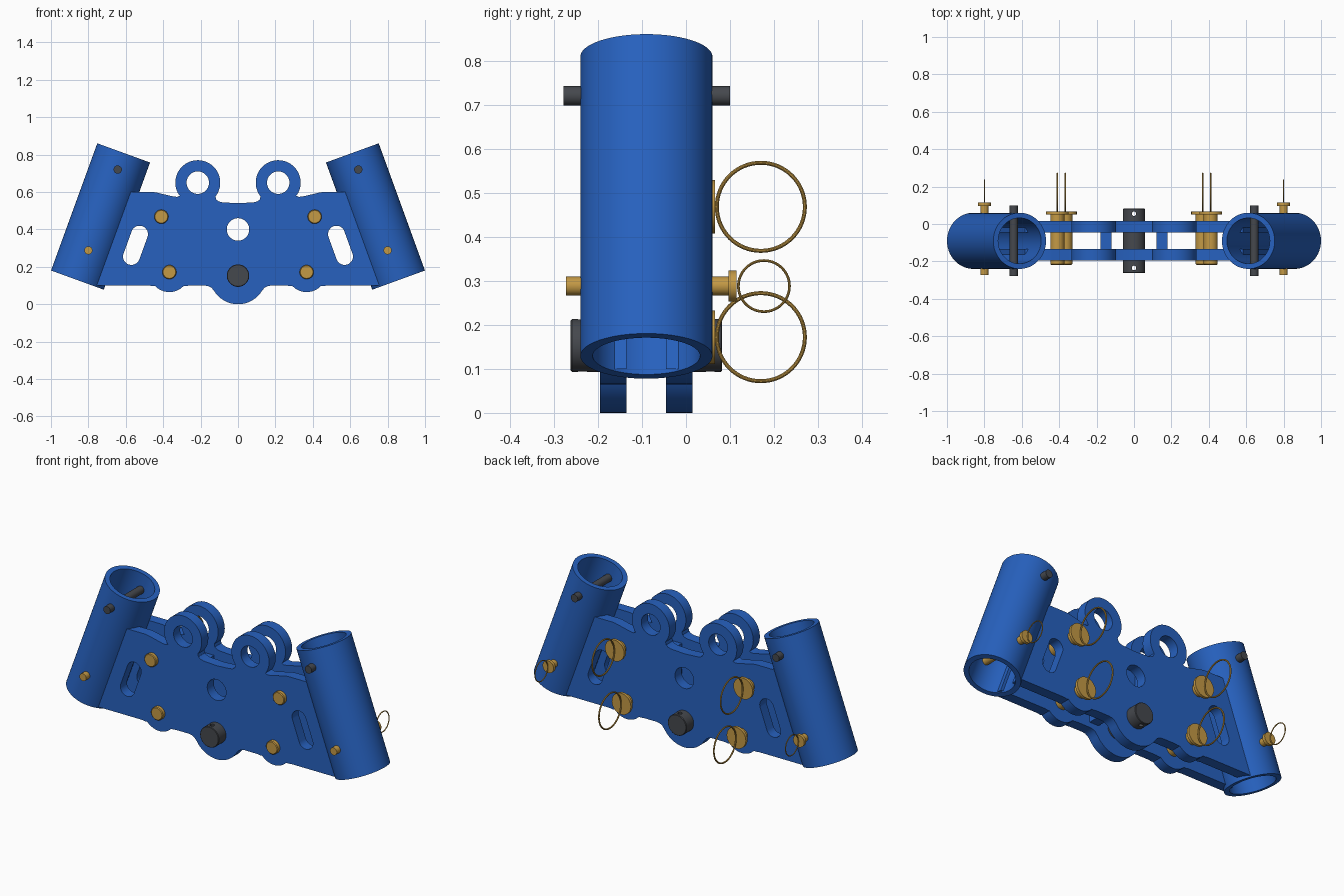
import bpy, math
from mathutils import Matrix, Vector

if "Cube" in bpy.data.objects:
    bpy.data.objects.remove(bpy.data.objects["Cube"])

def material(name, rgb):
    m = bpy.data.materials.new(name)
    m.diffuse_color = (*rgb, 1)
    m.use_nodes = True
    m.node_tree.nodes["Principled BSDF"].inputs["Base Color"].default_value = m.diffuse_color
    return m

BLUE = material("blue_paint", (0.02, 0.12, 0.52))
GOLD = material("brass", (0.55, 0.32, 0.06))
DARK = material("dark_steel", (0.06, 0.065, 0.075))
MID = -0.09                      # centre plane of the assembly in y
TILT = math.radians(20)

def arc(cx, cz, r, a0, a1, n=24):
    return [(cx + r * math.cos(math.radians(a0 + (a1 - a0) * i / n)),
             cz + r * math.sin(math.radians(a0 + (a1 - a0) * i / n))) for i in range(n + 1)]

def circle(cx, cz, r, n=64):
    return arc(cx, cz, r, 0, 360, n)[:-1]

def finish(ob, name, mat):
    ob.name = name
    ob.data.materials.clear()
    ob.data.materials.append(mat)
    bpy.ops.object.select_all(action='DESELECT')
    ob.select_set(True)
    bpy.context.view_layer.objects.active = ob
    bpy.ops.object.shade_smooth_by_angle(angle=math.radians(30))
    return ob

def extruded(name, loops, depth, matrix, mat):
    """Filled 2D outline (first loop outer, the rest holes) given a thickness."""
    cu = bpy.data.curves.new(name, 'CURVE')
    cu.dimensions, cu.fill_mode, cu.extrude = '2D', 'BOTH', depth / 2
    for loop in loops:
        s = cu.splines.new('POLY')
        s.points.add(len(loop) - 1)
        for p, (x, y) in zip(s.points, loop):
            p.co = (x, y, 0, 1)
        s.use_cyclic_u = True
    ob = bpy.data.objects.new(name, cu)
    bpy.context.collection.objects.link(ob)
    ob.matrix_world = matrix
    bpy.ops.object.select_all(action='DESELECT')
    ob.select_set(True)
    bpy.context.view_layer.objects.active = ob
    bpy.ops.object.convert(target='MESH')
    ob = bpy.context.object
    bpy.ops.object.mode_set(mode='EDIT')
    bpy.ops.mesh.select_all(action='SELECT')
    bpy.ops.mesh.remove_doubles(threshold=0.0001)
    bpy.ops.mesh.normals_make_consistent(inside=False)
    bpy.ops.object.mode_set(mode='OBJECT')
    return finish(ob, name, mat)

def pin(name, x, z, r, y0, y1, mat, chamfer=0.0):
    """Cylinder running along y."""
    bpy.ops.mesh.primitive_cylinder_add(vertices=48, radius=r, depth=y1 - y0,
        location=(x, (y0 + y1) / 2, z), rotation=(math.pi / 2, 0, 0))
    ob = bpy.context.object
    if chamfer:
        b = ob.modifiers.new("chamfer", 'BEVEL')
        b.width, b.limit_method = chamfer, 'ANGLE'
        bpy.ops.object.modifier_apply(modifier=b.name)
    return finish(ob, name, mat)

def ring(name, x, y, z, r, thick):
    """Wire pull ring lying in the yz plane."""
    bpy.ops.mesh.primitive_torus_add(major_radius=r, minor_radius=thick, major_segments=64,
        minor_segments=10, location=(x, y, z), rotation=(0, math.pi / 2, 0))
    return finish(bpy.context.object, name, GOLD)

# Side plates: half outline from bottom centre round to top centre, then mirrored
half = (arc(0, 0.15, 0.15, -90, -32) + [(0.142, 0.088), (0.158, 0.097), (0.178, 0.1), (0.26, 0.1), (0.278, 0.097)]
        + arc(0.367, 0.17, 0.105, -137, -43) + [(0.456, 0.097), (0.474, 0.1), (0.765, 0.1), (0.583, 0.6),
        (0.46, 0.6), (0.44, 0.598), (0.345, 0.576), (0.325, 0.574), (0.311, 0.58)]
        + arc(0.215, 0.65, 0.12, -32, 218, 48) + [(0.116, 0.56), (0.104, 0.55), (0.085, 0.545), (0, 0.54)])
outline = half + [(-x, z) for x, z in half[-2:0:-1]]
c, s, d = math.cos(TILT), math.sin(TILT), 0.0635
slot = (arc(0.548 - d * s, 0.315 + d * c, 0.045, 20, 200)
        + arc(0.548 + d * s, 0.315 - d * c, 0.045, 200, 380))
holes = [circle(0, 0.4, 0.06), slot, [(-x, z) for x, z in slot],
         circle(0.215, 0.65, 0.06), circle(-0.215, 0.65, 0.06)]
for name, y in (("front_plate", -0.165), ("back_plate", -0.015)):
    extruded(name, [outline] + holes, 0.06,
             Matrix.Translation((0, y, 0)) @ Matrix.Rotation(math.pi / 2, 4, 'X'), BLUE)

for side, label in ((-1, "left"), (1, "right")):
    # Slanted socket tube
    extruded(label + "_tube", [circle(0, 0, 0.15, 96), circle(0, 0, 0.122, 96)], 0.7235,
             Matrix.Translation((side * 0.735, MID, 0.469)) @ Matrix.Rotation(-side * TILT, 4, 'Y'), BLUE)
    # Spacer rib between the plates
    bpy.ops.mesh.primitive_cube_add(size=1, location=(side * 0.15, MID, 0.32))
    bpy.context.object.scale = (0.058, 0.092, 0.38)
    finish(bpy.context.object, label + "_spacer_rib", BLUE)
    # Plate pins with heads and pull rings
    for level, x, z in (("upper", 0.41, 0.468), ("lower", 0.367, 0.172)):
        n = f"{label}_{level}_plate_pin"
        pin(n, side * x, z, 0.0375, -0.218, 0.055, GOLD, 0.004)
        pin(n + "_head", side * x, z, 0.061, 0.05, 0.066, GOLD)
        ring(n + "_ring", side * x, 0.17, z, 0.1, 0.0045)
    # Tube locking pin with head and pull ring
    pin(label + "_lock_pin", side * 0.8, 0.288, 0.0215, -0.272, 0.1, GOLD)
    pin(label + "_lock_pin_head", side * 0.8, 0.288, 0.035, 0.097, 0.115, GOLD)
    ring(label + "_lock_pin_ring", side * 0.8, 0.177, 0.288, 0.058, 0.003)
    # Stop bar through the top of the tube
    pin(label + "_stop_bar", side * 0.643, 0.72, 0.022, -0.278, 0.1, DARK)

# Centre pivot pin with vertical cross holes
pivot = pin("pivot_pin", 0, 0.153, 0.06, -0.262, 0.082, DARK, 0.003)
for y in (-0.235, 0.055):
    bpy.ops.mesh.primitive_cylinder_add(vertices=24, radius=0.012, depth=0.3, location=(0, y, 0.153))
    cutter = bpy.context.object
    cut = pivot.modifiers.new("cross_hole", 'BOOLEAN')
    cut.operation, cut.solver, cut.object = 'DIFFERENCE', 'EXACT', cutter
    bpy.context.view_layer.objects.active = pivot
    bpy.ops.object.modifier_apply(modifier=cut.name)
    bpy.data.objects.remove(cutter)
finish(pivot, "pivot_pin", DARK)
